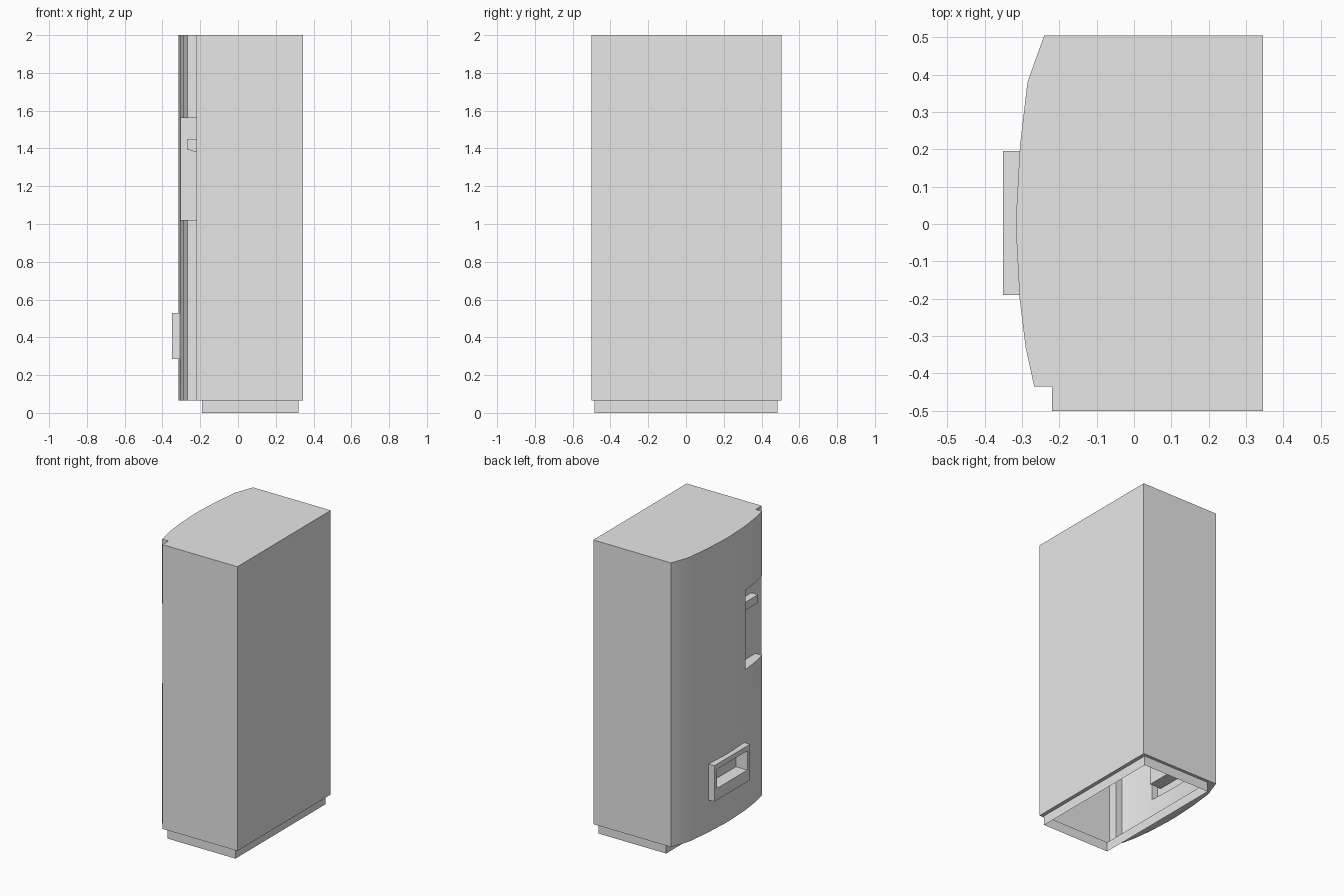
import bpy
import bmesh

cube = bpy.data.objects.get("Cube")
if cube:
    bpy.data.objects.remove(cube, do_unlink=True)

grey = bpy.data.materials.new("plain grey")
grey.use_nodes = True
grey.diffuse_color = (0.8, 0.8, 0.8, 1)
grey.node_tree.nodes["Principled BSDF"].inputs["Base Color"].default_value = (0.8, 0.8, 0.8, 1)


def extrude_profile(name, points, offset):
    """Closed solid made by sweeping a planar outline along offset."""
    bm = bmesh.new()
    face = bm.faces.new([bm.verts.new(p) for p in points])
    swept = bmesh.ops.extrude_face_region(bm, geom=[face])["geom"]
    bmesh.ops.translate(bm, vec=offset, verts=[v for v in swept if isinstance(v, bmesh.types.BMVert)])
    bmesh.ops.recalc_face_normals(bm, faces=bm.faces)
    mesh = bpy.data.meshes.new(name)
    bm.to_mesh(mesh)
    bm.free()
    mesh.materials.append(grey)
    obj = bpy.data.objects.new(name, mesh)
    bpy.context.collection.objects.link(obj)
    return obj


def box(name, x, y, z):
    corners = [(x[0], y[0], z[0]), (x[1], y[0], z[0]), (x[1], y[1], z[0]), (x[0], y[1], z[0])]
    return extrude_profile(name, corners, (0, 0, z[1] - z[0]))


# Cabinet with a bowed door and a full-height notch at one corner
BOTTOM, TOP = 0.065, 2.0
outline = [(0.345, -0.5), (0.345, 0.505), (-0.24, 0.505), (-0.285, 0.38), (-0.305, 0.21),
           (-0.315, 0.03), (-0.314, -0.05), (-0.306, -0.2), (-0.29, -0.33), (-0.267, -0.435),
           (-0.22, -0.435), (-0.22, -0.5)]
cabinet = extrude_profile("cabinet", [(x, y, BOTTOM) for x, y in outline], (0, 0, TOP - BOTTOM))

# Base, control recess, sloped coin tray and delivery bin
coin_profile = [(-0.20, 1.45), (-0.27, 1.45), (-0.27, 1.395), (-0.22, 1.38), (-0.20, 1.374)]
steps = [
    ("UNION", box("base", (-0.19, 0.32), (-0.485, 0.485), (0, 0.2))),
    ("DIFFERENCE", box("control_recess", (-0.4, -0.22), (-0.46, -0.205), (1.02, 1.56))),
    ("UNION", extrude_profile("coin_tray", [(x, -0.39, z) for x, z in coin_profile], (0, 0.22, 0))),
    ("UNION", box("bin_frame", (-0.35, -0.29), (-0.19, 0.195), (0.285, 0.53))),
    ("DIFFERENCE", box("bin_opening", (-0.4, -0.265), (-0.16, 0.165), (0.365, 0.495))),
]
for operation, tool in steps:
    mod = cabinet.modifiers.new(tool.name, "BOOLEAN")
    mod.operation, mod.solver, mod.object = operation, "EXACT", tool

graph = bpy.context.evaluated_depsgraph_get()
shell = bpy.data.meshes.new_from_object(cabinet.evaluated_get(graph))
cabinet.modifiers.clear()
cabinet.data = shell
for _, tool in steps:
    bpy.data.objects.remove(tool, do_unlink=True)

# Open the underside of the base so the cabinet is a hollow shell
bm = bmesh.new()
bm.from_mesh(shell)
under = [f for f in bm.faces if f.calc_center_median().z < 0.001]
bmesh.ops.delete(bm, geom=under, context="FACES")
bm.to_mesh(shell)
bm.free()

bpy.ops.object.select_all(action="DESELECT")
cabinet.select_set(True)
bpy.context.view_layer.objects.active = cabinet
bpy.ops.object.shade_smooth_by_angle(angle=0.5)
